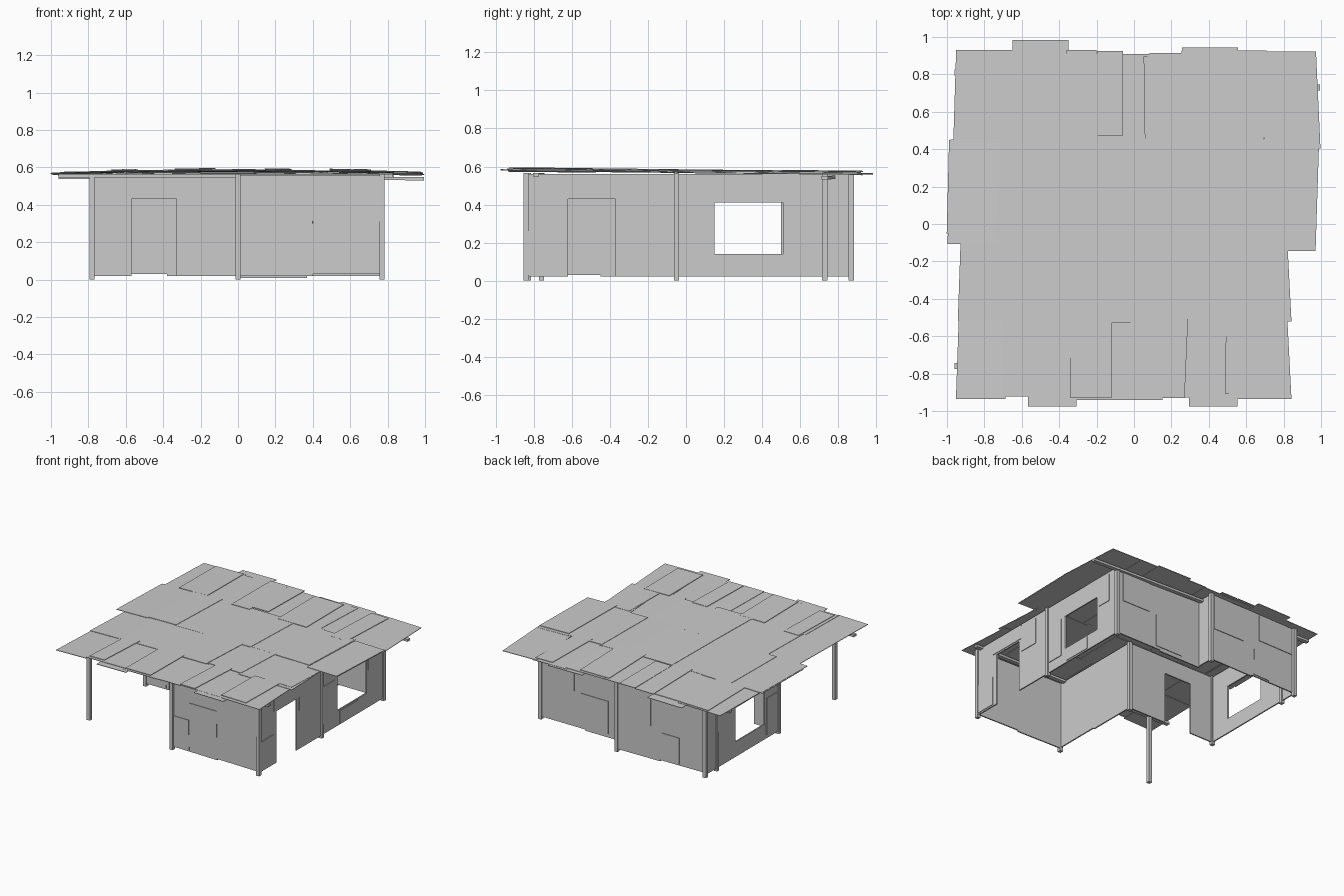
import bpy, bmesh, random
from mathutils import Vector, Matrix

random.seed(4)
cube = bpy.data.objects.get("Cube")
if cube:
    bpy.data.objects.remove(cube)

grey = bpy.data.materials.new("weathered_grey")
grey.use_nodes = True
grey.diffuse_color = (0.6, 0.6, 0.6, 1)
bsdf = grey.node_tree.nodes["Principled BSDF"]
bsdf.inputs["Base Color"].default_value = grey.diffuse_color
bsdf.inputs["Roughness"].default_value = 0.9


def finish(bm, name):
    bmesh.ops.recalc_face_normals(bm, faces=bm.faces)
    mesh = bpy.data.meshes.new(name)
    bm.to_mesh(mesh)
    bm.free()
    mesh.materials.append(grey)
    obj = bpy.data.objects.new(name, mesh)
    bpy.context.collection.objects.link(obj)
    return obj


def box(bm, matrix, size):
    scale = Matrix.Diagonal((*size, 1))
    bmesh.ops.create_cube(bm, size=1, matrix=matrix @ scale)


def wall(name, start, end, panels, patches=()):
    """Thin slabs along a line: panels fill the wall, patches lie on its outer face."""
    a, b = Vector((*start, 0)), Vector((*end, 0))
    u = (b - a).normalized()
    out = u.cross(Vector((0, 0, 1)))
    frame = Matrix((u, out, (0, 0, 1))).transposed().to_4x4()
    frame.translation = a
    bm = bmesh.new()
    for rects, offset, thick, lean in ((panels, 0, 0.01, 0), (patches, 0.008, 0.005, 0.012)):
        for u0, u1, z0, z1 in rects:
            spot = Matrix.Translation(((u0 + u1) / 2, offset, (z0 + z1) / 2))
            turn = Matrix.Rotation(random.uniform(-lean, lean), 4, 'Y')
            box(bm, frame @ spot @ turn, (u1 - u0, thick, z1 - z0))
    return finish(bm, name)


def opening(length, u0, u1, z0, z1, low=0.02, top=0.56):
    """Panels surrounding a door or window hole."""
    rects = [(0, u0, low, top), (u1, length, low, top), (u0, u1, z1, top)]
    if z0 > low:
        rects.append((u0, u1, low, z0))
    return rects


# Walls, listed with the outer face to the right of the direction of travel
wall("front_wall", (0, -.82), (.77, -.84),
     [(0, .4, .02, .56), (.4, .77, .03, .56)],
     [(.4, .76, .31, .55), (.01, .15, .03, .27), (.15, .4, .2, .41)])
wall("right_front_wall", (.77, -.84), (.77, -.05),
     opening(.79, .22, .47, .02, .43),
     [(.18, .5, .44, .55), (.01, .18, .03, .26), (.5, .66, .33, .54)])
wall("right_back_wall", (.77, -.05), (.77, .73),
     opening(.78, .2, .56, .14, .41),
     [(.58, .7, .32, .54), (.02, .16, .1, .4), (.22, .45, .03, .13)])
wall("back_right_wall", (.77, .73), (0, .73),
     [(0, .4, .02, .56), (.4, .77, .01, .56)],
     [(.05, .3, .3, .54), (.36, .6, .04, .3)])
wall("back_step_wall", (0, .73), (0, .87), [(0, .14, .02, .56)])
wall("back_left_wall", (0, .87), (-.78, .86),
     [(0, .38, .02, .56), (.38, .78, .03, .56)],
     [(.02, .3, .28, .55), (.45, .76, .34, .55), (.4, .55, .04, .25)])
wall("left_wall", (-.78, .86), (-.78, -.05),
     opening(.91, .36, .73, .14, .41),
     [(.15, .33, .3, .54), (.75, .88, .05, .34)])
wall("porch_back_wall", (-.78, -.05), (0, -.05),
     opening(.78, .21, .45, .02, .43),
     [(.15, .48, .44, .55), (.01, .19, .03, .26), (.46, .6, .25, .42)])
wall("porch_side_wall", (0, -.05), (0, -.82),
     [(0, .4, .02, .56), (.4, .77, .03, .56)],
     [(.04, .34, .3, .54), (.42, .75, .42, .55), (.5, .68, .05, .3)])

# Corner and porch posts
posts = [(.77, -.84), (.77, -.05), (.77, .73), (0, .87), (-.78, .87), (-.78, .73),
         (-.78, -.05), (0, -.05), (0, -.83), (-.78, -.76)]
for i, (x, y) in enumerate(posts):
    bm = bmesh.new()
    box(bm, Matrix.Translation((x, y, .283)), (.028, .028, .566))
    finish(bm, f"post_{i + 1}")

# Roof beams that poke out at both sides
for name, a, b in (("back_beam", (-.96, .81, .548), (.995, .73, .54)),
                   ("front_beam", (-.96, -.76, .556), (.83, -.79, .556))):
    a, b = Vector(a), Vector(b)
    bm = bmesh.new()
    turn = (b - a).to_track_quat('X', 'Z').to_matrix().to_4x4()
    box(bm, Matrix.Translation((a + b) / 2) @ turn, ((b - a).length, .032, .018))
    finish(bm, name)


def roof_height(x, y):
    return .577 - .011 * y - .012 * x * x


def sheet(bm, x0, x1, y0, y1, lift, skew=0.0):
    """A thin roofing sheet following the sag of the roof."""
    thick = .004
    corners = [(x0 - skew, y0), (x1 - skew, y0), (x1 + skew, y1), (x0 + skew, y1)]
    rings = []
    for drop in (0, thick):
        rings.append([bm.verts.new((x, y, roof_height(x, y) + lift - drop)) for x, y in corners])
    top, low = rings
    bm.faces.new(top)
    bm.faces.new(low[::-1])
    for i in range(4):
        j = (i + 1) % 4
        bm.faces.new((top[i], low[i], low[j], top[j]))


# Roof rows: y range, lift and the seams between sheets
rows = {
    "roof_front_row": (-.93, -.47, .0, (-.94, -.69, -.35, -.02, .15, .5, .82)),
    "roof_lower_row": (-.52, -.06, .003, (-.93, -.66, -.22, .1, .38, .58, .82)),
    "roof_upper_row": (-.1, .46, .006, (-.985, -.72, -.48, -.2, .18, .42, .7, .97)),
    "roof_back_row": (.4, .92, .002, (-.955, -.6, -.2, .08, .4, .69, .975)),
}
for name, (y0, y1, lift, seams) in rows.items():
    bm = bmesh.new()
    for i, (x0, x1) in enumerate(zip(seams, seams[1:])):
        bend = -.012 if i == len(seams) - 2 and "upper" not in name else .008
        jog = random.uniform(-.012, .012)
        sheet(bm, x0 - .004, x1 + .01, y0 + jog, y1 + jog, lift + .0025 * (i % 2), bend)
    finish(bm, name)

# Loose patches laid over the rows
patches = [(-.84, -.59, .455, .92, .009), (-.65, -.35, .5, .985, .0), (-.36, -.2, .43, .93, .009),
           (-.2, -.06, .47, .925, .011), (.055, .31, .415, .895, .01), (.25, .55, .5, .945, .0),
           (.54, .69, .395, .9, .009), (.72, .98, -.145, .435, .011), (-.995, -.72, -.05, .45, .004),
           (-.67, -.54, -.9, -.475, .008), (-.57, -.31, -.975, -.52, -.001),
           (-.34, -.12, -.93, -.505, .009), (.15, .28, -.93, -.49, .008),
           (.3, .56, -.975, -.52, -.001), (.49, .71, -.91, -.49, .009),
           (-.22, .1, -.53, -.08, .0085), (.58, .82, -.49, -.12, .0075)]
bm = bmesh.new()
for x0, x1, y0, y1, lift in patches:
    sheet(bm, x0, x1, y0, y1, lift, random.uniform(-.004, .01))
finish(bm, "roof_patches")
